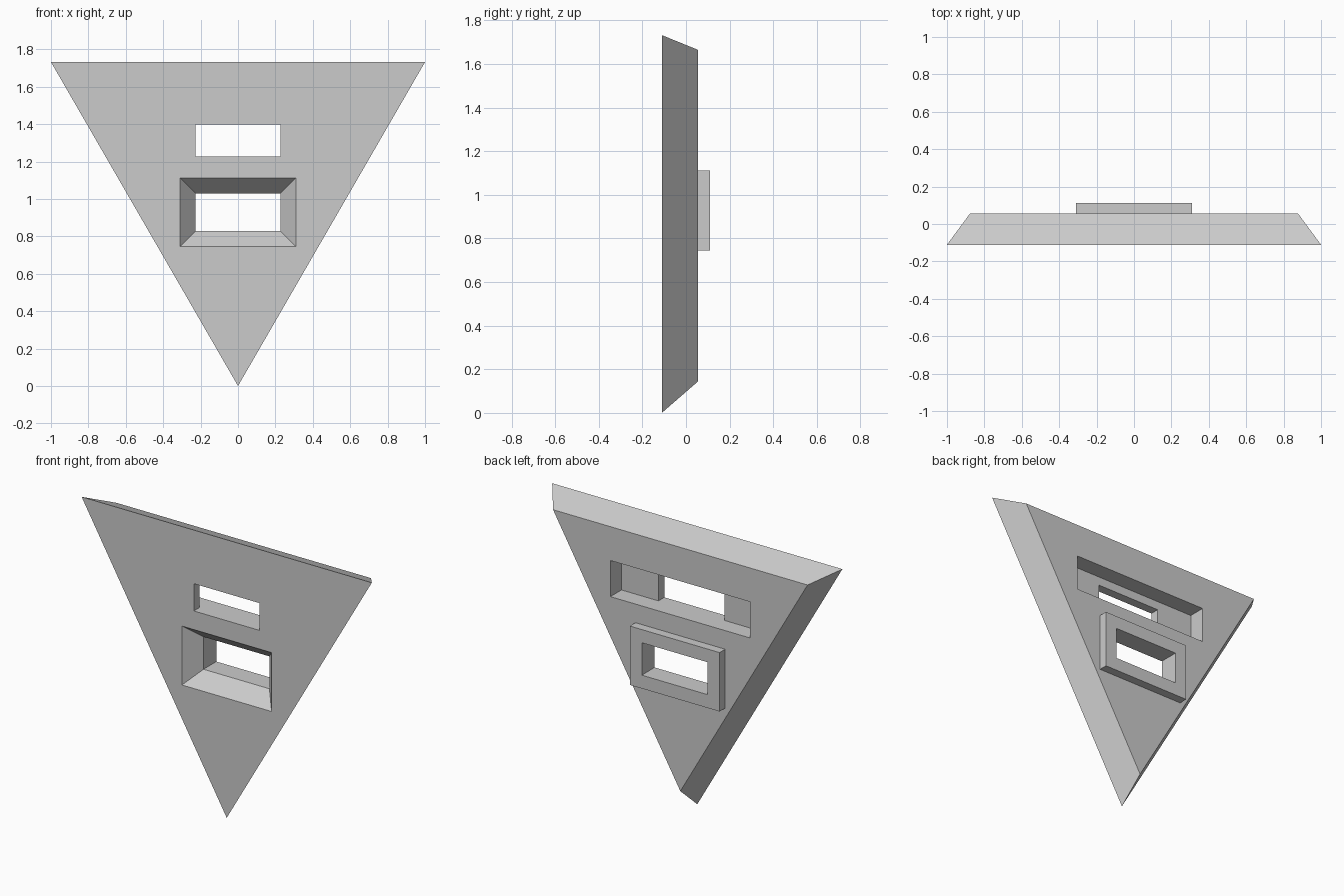
import bpy
import bmesh

old = bpy.data.objects.get("Cube")
if old:
    bpy.data.objects.remove(old, do_unlink=True)

grey = bpy.data.materials.new("plain grey")
grey.use_nodes = True
colour = (0.6, 0.6, 0.6, 1)
grey.diffuse_color = colour
grey.node_tree.nodes["Principled BSDF"].inputs["Base Color"].default_value = colour


def loft(name, front, y0, back, y1):
    """Solid between two matching x-z outlines at depths y0 and y1."""
    bm = bmesh.new()
    a = [bm.verts.new((x, y0, z)) for x, z in front]
    b = [bm.verts.new((x, y1, z)) for x, z in back]
    bm.faces.new(a)
    bm.faces.new(b)
    n = len(a)
    for i in range(n):
        j = (i + 1) % n
        bm.faces.new((a[i], a[j], b[j], b[i]))
    bmesh.ops.recalc_face_normals(bm, faces=bm.faces)
    mesh = bpy.data.meshes.new(name)
    bm.to_mesh(mesh)
    bm.free()
    mesh.materials.append(grey)
    ob = bpy.data.objects.new(name, mesh)
    bpy.context.collection.objects.link(ob)
    return ob


def rect(half, low, high):
    return [(-half, low), (half, low), (half, high), (-half, high)]


def combine(target, tool, operation):
    """Apply a boolean to the target and remove the tool."""
    mod = target.modifiers.new(tool.name, "BOOLEAN")
    mod.operation, mod.solver, mod.object = operation, "EXACT", tool
    bpy.context.view_layer.objects.active = target
    bpy.ops.object.modifier_apply(modifier=mod.name)
    bpy.data.objects.remove(tool, do_unlink=True)


FRONT, BACK, REAR = -0.111, 0.056, 0.111

# Triangular plate with bevelled edges, smaller at the back
plate = loft("triangular_plate",
             [(0, 0), (1, 1.732), (-1, 1.732)], FRONT,
             [(0, 0.145), (0.877, 1.664), (-0.877, 1.664)], BACK)

# Raised collar behind the lower window
collar_outline = rect(0.309, 0.745, 1.112)
combine(plate, loft("collar", collar_outline, 0, collar_outline, REAR), "UNION")

# Lower window: straight opening with a funnel at the front
window = rect(0.227, 0.828, 1.03)
combine(plate, loft("window_cutter", window, -0.05, window, 0.2), "DIFFERENCE")
combine(plate, loft("funnel_cutter", collar_outline, FRONT, window, -0.015), "DIFFERENCE")

# Upper slot, widened by a pocket from the back
slot = rect(0.227, 1.228, 1.398)
pocket = rect(0.482, 1.228, 1.453)
combine(plate, loft("pocket_cutter", pocket, -0.053, pocket, 0.2), "DIFFERENCE")
combine(plate, loft("slot_cutter", slot, -0.2, slot, 0), "DIFFERENCE")
